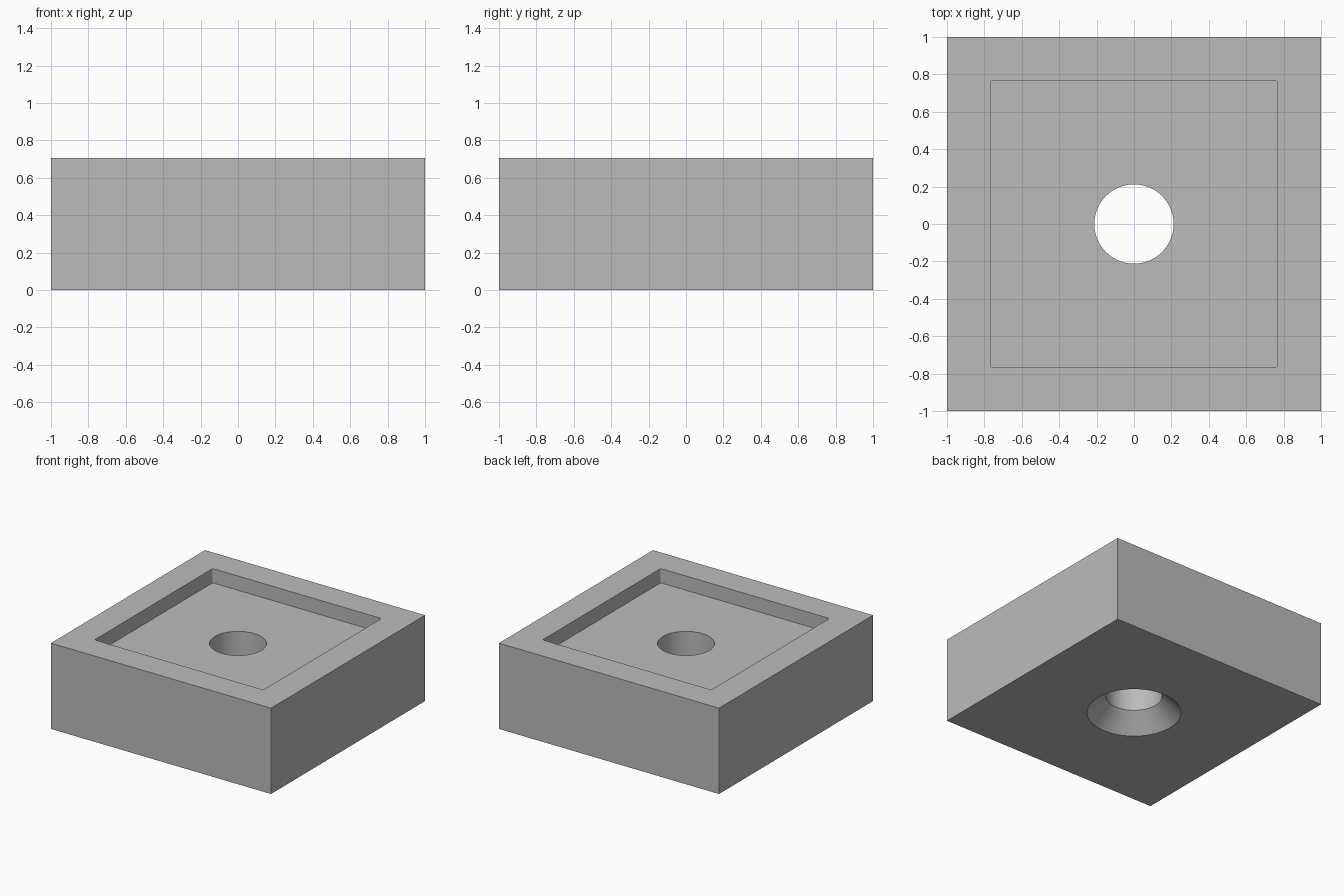
import bpy
import bmesh
import math

cube = bpy.data.objects.get("Cube")
if cube:
    bpy.data.objects.remove(cube, do_unlink=True)

HEIGHT = 0.705
RECESS_HALF = 0.767
RECESS_DEPTH = 0.117
HOLE_R = 0.212
SINK_R = 0.354
SINK_DEPTH = SINK_R - HOLE_R
SEGMENTS = 96

grey = bpy.data.materials.new("plain grey")
grey.use_nodes = True
colour = (0.5, 0.5, 0.5, 1)
grey.diffuse_color = colour
grey.node_tree.nodes["Principled BSDF"].inputs["Base Color"].default_value = colour


def make_object(name, bm):
    bmesh.ops.recalc_face_normals(bm, faces=bm.faces)
    mesh = bpy.data.meshes.new(name)
    bm.to_mesh(mesh)
    bm.free()
    mesh.materials.append(grey)
    obj = bpy.data.objects.new(name, mesh)
    bpy.context.collection.objects.link(obj)
    return obj


def box(name, half, z0, z1, corner=0):
    bm = bmesh.new()
    bmesh.ops.create_cube(bm, size=1)
    for v in bm.verts:
        v.co = (v.co.x * 2 * half, v.co.y * 2 * half, z1 if v.co.z > 0 else z0)
    if corner:
        upright = [e for e in bm.edges
                   if abs(e.verts[0].co.z - e.verts[1].co.z) > 0.01]
        bmesh.ops.bevel(bm, geom=upright, offset=corner, segments=4,
                        profile=0.5, affect='EDGES')
    return make_object(name, bm)


def turned(name, profile):
    """Closed solid of revolution from (radius, z) points."""
    bm = bmesh.new()
    rings = [[bm.verts.new((r * math.cos(math.tau * i / SEGMENTS),
                            r * math.sin(math.tau * i / SEGMENTS), z))
              for i in range(SEGMENTS)] for r, z in profile]
    for low, high in zip(rings, rings[1:]):
        for i in range(SEGMENTS):
            j = (i + 1) % SEGMENTS
            bm.faces.new((low[i], low[j], high[j], high[i]))
    bm.faces.new(rings[0])
    bm.faces.new(rings[-1])
    return make_object(name, bm)


# Square block
block = box("block", 1, 0, HEIGHT)

# Shallow square recess in the top, and countersunk screw hole from below
recess = box("recess_cutter", RECESS_HALF, HEIGHT - RECESS_DEPTH,
             HEIGHT + 0.1, corner=0.015)
over = 0.05
hole = turned("screw_hole_cutter", [
    (SINK_R + over, -over),
    (HOLE_R, SINK_DEPTH),
    (HOLE_R, HEIGHT + 0.2),
])

for cutter in (recess, hole):
    cut = block.modifiers.new(cutter.name, 'BOOLEAN')
    cut.operation = 'DIFFERENCE'
    cut.solver = 'EXACT'
    cut.object = cutter

# Apply the cuts, then drop the cutters
bpy.ops.object.select_all(action='DESELECT')
block.select_set(True)
bpy.context.view_layer.objects.active = block
for name in [m.name for m in block.modifiers]:
    bpy.ops.object.modifier_apply(modifier=name)
for cutter in (recess, hole):
    bpy.data.objects.remove(cutter, do_unlink=True)

bpy.ops.object.shade_smooth_by_angle(angle=math.radians(30))
